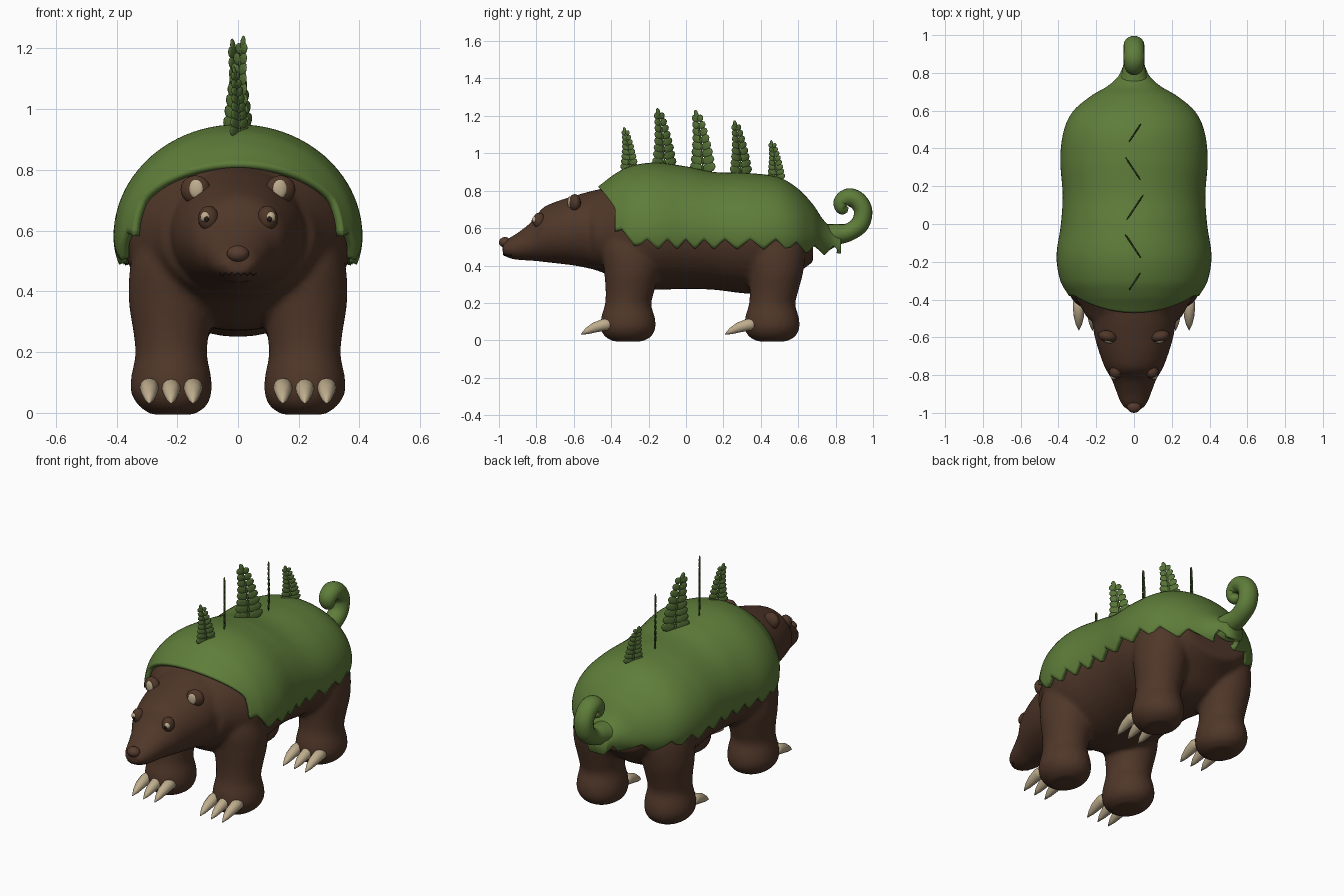
import bpy, bmesh, math
from mathutils import Vector, Matrix

if "Cube" in bpy.data.objects:
    bpy.data.objects.remove(bpy.data.objects["Cube"])


def material(name, rgb):
    m = bpy.data.materials.new(name)
    m.diffuse_color = (*rgb, 1)
    m.use_nodes = True
    m.node_tree.nodes["Principled BSDF"].inputs["Base Color"].default_value = m.diffuse_color
    return m


BROWN = material("brown_fur", (0.080, 0.038, 0.022))
CREAM = material("cream", (0.52, 0.42, 0.27))
GREEN = material("moss_green", (0.113, 0.205, 0.042))
LEAF = material("fern_green", (0.092, 0.168, 0.038))
NOSE = material("nose_brown", (0.095, 0.045, 0.028))
DARK = material("dark_brown", (0.02, 0.011, 0.008))


def finish(name, bm, mat):
    bmesh.ops.recalc_face_normals(bm, faces=bm.faces)
    me = bpy.data.meshes.new(name)
    bm.to_mesh(me)
    bm.free()
    me.materials.append(mat)
    me.shade_smooth()
    ob = bpy.data.objects.new(name, me)
    bpy.context.collection.objects.link(ob)
    return ob


def sample(rows, key):
    """Smooth interpolation of a table whose first column is the key."""
    i = 0
    while i < len(rows) - 2 and key > rows[i + 1][0]:
        i += 1
    p, q = rows[i], rows[i + 1]
    o, r = rows[max(i - 1, 0)], rows[min(i + 2, len(rows) - 1)]
    h = q[0] - p[0]
    t = min(max((key - p[0]) / h, 0), 1)
    out = []
    for k in range(1, len(p)):
        m0 = (q[k] - o[k]) / (q[0] - o[0]) * h
        m1 = (r[k] - p[k]) / (r[0] - p[0]) * h
        out.append((2*t**3 - 3*t*t + 1) * p[k] + (t**3 - 2*t*t + t) * m0
                   + (3*t*t - 2*t**3) * q[k] + (t**3 - t*t) * m1)
    return out


def resample(rows, n):
    a, b = rows[0][0], rows[-1][0]
    keys = [a + (b - a) * i / (n - 1) for i in range(n)]
    return [(k, *sample(rows, k)) for k in keys]


def tube(name, rings, mat, seg=24, axis=None):
    """Closed loft; each ring is (centre, side radius, up radius, down radius)."""
    bm = bmesh.new()
    loops = []
    for i, (c, rx, up, down) in enumerate(rings):
        c = Vector(c)
        tan = axis or (Vector(rings[min(i + 1, len(rings) - 1)][0])
                       - Vector(rings[max(i - 1, 0)][0])).normalized()
        n = Vector((1, 0, 0)).cross(tan)
        loop = []
        for j in range(seg):
            a = 2 * math.pi * j / seg
            s = math.sin(a)
            loop.append(bm.verts.new(c + Vector((rx * math.cos(a), 0, 0)) + n * s * (up if s > 0 else down)))
        loops.append(loop)
    for p, q in zip(loops, loops[1:]):
        for j in range(seg):
            bm.faces.new((p[j], p[(j + 1) % seg], q[(j + 1) % seg], q[j]))
    bm.faces.new(loops[0])
    bm.faces.new(loops[-1])
    return finish(name, bm, mat)


def ball(name, loc, radii, mat, turn=0):
    bm = bmesh.new()
    m = Matrix.Translation(loc) @ Matrix.Rotation(turn, 4, 'Z') @ Matrix.Diagonal((*radii, 1))
    bmesh.ops.create_uvsphere(bm, u_segments=20, v_segments=12, radius=1, matrix=m)
    return finish(name, bm, mat)


# Torso profile: y, half width, top, bottom, height of the widest point
TORSO = [(-.50, .27, .80, .38, .58), (-.44, .305, .845, .36, .58), (-.38, .345, .89, .32, .58),
         (-.30, .39, .93, .28, .58), (-.17, .41, .95, .27, .58), (0, .387, .93, .275, .58),
         (.15, .378, .90, .27, .58), (.35, .39, .893, .25, .57), (.50, .37, .87, .28, .57),
         (.60, .32, .81, .36, .56), (.68, .225, .725, .42, .55), (.73, .14, .65, .44, .54),
         (.78, .085, .60, .44, .53), (.83, .06, .565, .44, .51)]
HEAD = [(-.98, .045, .52, .455), (-.95, .07, .545, .44), (-.90, .09, .575, .43), (-.82, .12, .64, .425),
        (-.77, .15, .705, .42), (-.70, .178, .74, .412), (-.60, .208, .772, .40),
        (-.50, .225, .80, .38), (-.40, .24, .82, .355), (-.30, .24, .83, .34)]
# Leg profile: z, x, y, side radius, front-back radius
LEG = [(-.006, .215, -.31, .07, .08), (.02, .215, -.31, .11, .125), (.07, .22, -.31, .134, .148),
       (.13, .22, -.31, .13, .142), (.19, .22, -.31, .118, .124), (.26, .22, -.30, .124, .13),
       (.37, .22, -.29, .14, .148), (.50, .215, -.29, .137, .16), (.65, .19, -.28, .11, .13)]

# Body: torso, head and four legs fused into one skin
Y = Vector((0, 1, 0))
parts = [tube("body", [((0, y, zc), a * .92, t - .03 - zc, zc - b)
                       for y, a, t, b, zc in resample(TORSO[:11], 40)], BROWN, 40, Y),
         tube("head", [((0, y, (t + b) / 2), a, (t - b) / 2, (t - b) / 2)
                       for y, a, t, b in resample(HEAD, 40)], BROWN, 40, Y)]
for side in (-1, 1):
    for dy in (0, .77):
        parts.append(tube("leg", [((side * x, y + dy, z), rx, ry, ry)
                                  for z, x, y, rx, ry in resample(LEG, 28)], BROWN, 32, Vector((0, 0, 1))))
bpy.ops.object.select_all(action='DESELECT')
for p in parts:
    p.select_set(True)
body = parts[0]
bpy.context.view_layer.objects.active = body
bpy.ops.object.join()
rm = body.modifiers.new("fuse", 'REMESH')
rm.mode, rm.voxel_size = 'VOXEL', .014
sm = body.modifiers.new("soften", 'SMOOTH')
sm.factor, sm.iterations = .5, 6
for m in ("fuse", "soften"):
    bpy.ops.object.modifier_apply(modifier=m)

# Face markings: cut the borders, then colour the stripe and the chin
bm = bmesh.new()
bm.from_mesh(body.data)


def chin_line(y):
    return .487 - .2 * max(y + .75, 0)


for co, no in [((.04, -.46, 0), (1, .04, 0)), ((-.04, -.46, 0), (-1, .04, 0)), ((0, -.75, .487), (0, 0, 1)),
               ((0, -.75, .487), (0, .2, 1)), ((0, -.44, 0), (0, 1, 0))]:
    faces = [f for f in bm.faces if f.calc_center_median().y < -.4]
    geom = set(faces) | {e for f in faces for e in f.edges} | {v for f in faces for v in f.verts}
    bmesh.ops.bisect_plane(bm, geom=list(geom), plane_co=co, plane_no=no)
for f in bm.faces:
    c = f.calc_center_median()
    stripe = abs(c.x) < .04 - .04 * (c.y + .46) and c.z > .53
    chin = c.z < chin_line(c.y) and abs(c.x) < .165
    f.material_index = int(c.y < -.44 and (stripe or chin))
    f.smooth = True
bm.to_mesh(body.data)
bm.free()
body.data.materials.clear()
body.data.materials.append(BROWN)
body.data.materials.append(CREAM)
body.data.update()

# Mouth: thin wavy line laid on the muzzle
curve = bpy.data.curves.new("mouth", 'CURVE')
curve.dimensions, curve.bevel_depth = '3D', .003
pts = []
for i in range(13):
    x = -.06 + .01 * i
    hit, loc, _, _ = body.ray_cast(Vector((x, -2, .457 + .004 * (-1) ** i)), Y)
    if hit and loc.y < -.7:
        pts.append(loc)
if len(pts) > 1:
    sp = curve.splines.new('POLY')
    sp.points.add(len(pts) - 1)
    for p, c in zip(sp.points, pts):
        p.co = (*c, 1)
    curve.materials.append(DARK)
    bpy.context.collection.objects.link(bpy.data.objects.new("mouth", curve))

# Nose, eyes, ears and claws
ball("nose", (0, -.968, .524), (.037, .032, .028), NOSE)
for s in (-1, 1):
    ball("eyelid", (s * .097, -.785, .64), (.034, .034, .042), BROWN)
    ball("eye", (s * .107, -.808, .645), (.017, .015, .018), CREAM)
    ball("pupil", (s * .104, -.820, .638), (.008, .006, .009), DARK)
    ball("ear", (s * .14, -.595, .735), (.05, .032, .047), BROWN, s * .2)
    ball("inner_ear", (s * .138, -.622, .738), (.024, .010, .031), CREAM, s * .2)
    for dy in (0, .77):
        for x in (.148, .22, .292):
            claw = [((s * x, y + dy, z), r, r, r) for y, z, r in
                    ((-.39, .085, .028), (-.44, .083, .032), (-.49, .068, .027), (-.53, .049, .017), (-.562, .032, .002))]
            tube("claw", claw, CREAM, 12)

# Moss cloak: open shell over the torso with a ragged hem
bm = bmesh.new()
rows = []
NY, NU = 140, 48
for i in range(NY + 1):
    t = i / NY
    ye = -.38 + t * 1.21
    _, _, bottom, zc = sample(TORSO, ye)
    wave = abs((ye / .115 + .2 * math.sin(9 * ye)) % 1 - .5) * 2
    hem = .485 + .055 * wave + max(0, -.24 - ye) * .5 - max(0, min(ye - .5, .22)) * .15
    hem_angle = math.pi / 2 + math.asin(min(max((zc - hem) / (zc - bottom), -1), .95))
    row = []
    for j in range(NU + 1):
        u = 2 * j / NU - 1
        phi = u * hem_angle
        front = -.38 - .09 * max(0, 1 - (abs(phi) / 1.15) ** 2)
        y = front + t * (.83 - front)
        a, top, bot, zc = sample(TORSO, y)
        c = math.cos(phi)
        row.append(bm.verts.new((a * math.sin(phi), y, zc + c * (top - zc if c > 0 else zc - bot))))
    rows.append(row)
for p, q in zip(rows, rows[1:]):
    for j in range(NU):
        bm.faces.new((p[j], p[j + 1], q[j + 1], q[j]))
bm.faces.new(rows[-1])
cloak = finish("moss_cloak", bm, GREEN)
if cloak.data.polygons[NU // 2].normal.z < 0:
    cloak.data.flip_normals()
so = cloak.modifiers.new("thickness", 'SOLIDIFY')
so.thickness, so.offset = .028, -1

# Curled tail
TAIL = [(0, .74, .55, .075), (1, .80, .565, .058), (2, .87, .578, .048), (3, .93, .622, .049), (4, .947, .69, .049),
        (5, .92, .743, .049), (6, .872, .764, .049), (7, .833, .74, .044), (8, .838, .705, .036), (9, .866, .696, .012)]
tube("tail", [((0, y, z), r * 1.12, r, r) for _, y, z, r in resample(TAIL, 60)], GREEN, 20)


# Ferns along the spine, alternating in direction
def fern(y, z0, z1, half, sign):
    d = Vector((sign * .55, .835, 0))
    w = d.cross(Vector((0, 0, 1)))
    bm = bmesh.new()

    def leaf(start, along, length, width):
        v = w.cross(along)
        m = Matrix((along * length / 2, v * width / 2, w * .005)).transposed().to_4x4()
        m.translation = start + along * length / 2
        bmesh.ops.create_icosphere(bm, subdivisions=2, radius=1, matrix=m)

    def stem(t):
        return Vector((0, y, z0 - .01 + (z1 - z0) * t)) + d * half * (.15 - .6 * t * t)

    for i in range(8):
        t = i / 8
        leaf(stem(t * .9), (stem(t * .9 + .12) - stem(t * .9)).normalized(), (z1 - z0) * .16, .012)
        for s in (-1, 1):
            along = (d * s + Vector((0, 0, .25 + .6 * t))).normalized()
            leaf(stem(t * .9 + .06), along, half * (1.08 - .62 * t), (z1 - z0) * (.17 - .06 * t))
    leaf(stem(.86), (stem(1) - stem(.86)).normalized(), (z1 - z0) * .17, half * .36)
    finish("fern", bm, LEAF)


for args in ((-.31, .915, 1.145, .055, 1), (-.125, .935, 1.245, .074, -1), (.08, .905, 1.235, .078, 1),
             (.285, .895, 1.18, .068, -1), (.475, .865, 1.075, .055, 1)):
    fern(*args)
